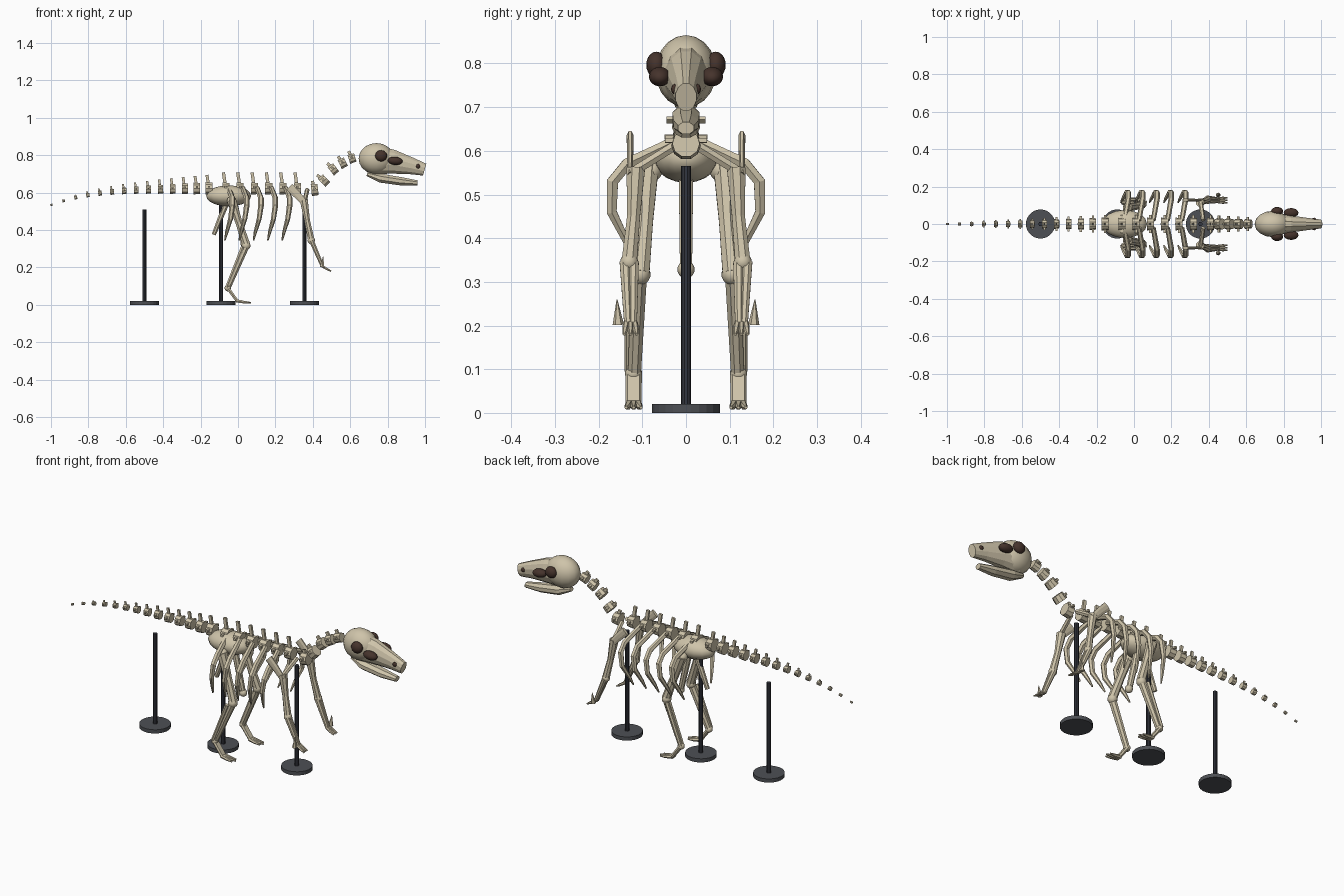
import bpy, bmesh, math
from mathutils import Vector, Matrix

old = bpy.data.objects.get("Cube")
if old:
    bpy.data.objects.remove(old, do_unlink=True)


def material(name, rgb):
    m = bpy.data.materials.new(name)
    m.use_nodes = True
    m.diffuse_color = (*rgb, 1)
    bsdf = m.node_tree.nodes["Principled BSDF"]
    bsdf.inputs["Base Color"].default_value = (*rgb, 1)
    bsdf.inputs["Roughness"].default_value = 0.7
    return m


BONE = material("bone", (0.62, 0.55, 0.40))
SOCKET = material("dark socket", (0.06, 0.033, 0.025))
POLE = material("dark steel", (0.035, 0.038, 0.05))
BASE = material("base grey", (0.075, 0.08, 0.09))


def finish(name, bm, mat, smooth=False):
    bmesh.ops.recalc_face_normals(bm, faces=bm.faces)
    for f in bm.faces:
        f.smooth = smooth
    me = bpy.data.meshes.new(name)
    bm.to_mesh(me)
    bm.free()
    me.materials.append(mat)
    ob = bpy.data.objects.new(name, me)
    bpy.context.collection.objects.link(ob)
    return ob


def tube(name, pts, radii, sides=8, ref=(0, 1, 0), flat=1.0, mat=BONE):
    """Loft of rings along a path; flat scales the width along ref."""
    pts = [Vector(p) for p in pts]
    ref = Vector(ref)
    bm = bmesh.new()
    rings = []
    for i, (p, r) in enumerate(zip(pts, radii)):
        d = (pts[min(i + 1, len(pts) - 1)] - pts[max(i - 1, 0)]).normalized()
        u = d.cross(ref).normalized()
        v = u.cross(d)
        ring = []
        for k in range(sides):
            a = 2 * math.pi * (k + 0.5) / sides
            ring.append(bm.verts.new(p + u * r * math.cos(a) + v * r * flat * math.sin(a)))
        rings.append(ring)
    for a, b in zip(rings, rings[1:]):
        for k in range(sides):
            n = (k + 1) % sides
            bm.faces.new((a[k], a[n], b[n], b[k]))
    bm.faces.new(rings[0])
    bm.faces.new(rings[-1])
    return finish(name, bm, mat)


def ball(name, loc, size, mat=BONE, tilt=0.0, seg=16):
    bm = bmesh.new()
    bmesh.ops.create_uvsphere(bm, u_segments=seg, v_segments=seg // 2 + 2, radius=1)
    bm.transform(Matrix.Translation(loc) @ Matrix.Rotation(tilt, 4, 'Y')
                 @ Matrix.Diagonal((*size, 1)))
    return finish(name, bm, mat, True)


def vertebra(name, x, z, r, length, tilt, spine):
    """Drum with a neural spine and a transverse bar."""
    bm = bmesh.new()
    bmesh.ops.create_cone(bm, cap_ends=True, segments=10, radius1=r, radius2=r * 0.92,
                          depth=length, matrix=Matrix.Rotation(math.pi / 2, 4, 'Y'))
    if spine > 0:
        lean = Matrix.Rotation(-0.15, 4, 'Y')
        bmesh.ops.create_cube(bm, size=1, matrix=lean @ Matrix.Translation(
            (0, 0, r * 0.8 + spine / 2)) @ Matrix.Diagonal((length * 0.45, r * 0.35, spine, 1)))
        bmesh.ops.create_cube(bm, size=1, matrix=Matrix.Translation((0, 0, r * 0.25))
                              @ Matrix.Diagonal((length * 0.35, r * 2.8, r * 0.3, 1)))
    bm.transform(Matrix.Translation((x, 0, z)) @ Matrix.Rotation(tilt, 4, 'Y'))
    finish(name, bm, BONE)


# Tail: shrinking drums, drooping toward the tip
for i in range(14):
    t = i / 13
    x = -0.155 - 0.842 * t
    z = 0.623 - 0.012 * t - 0.076 * t ** 4
    r = 0.029 * (1 - t) + 0.006
    vertebra(f"tail_vertebra_{i}", x, z, r, 0.012 + 0.024 * (1 - t),
             -0.3 * t ** 3, 0.045 * (1 - t) if t < 0.85 else 0)

# Back
for i in range(6):
    vertebra(f"back_vertebra_{i}", -0.065 + 0.0765 * i, 0.622, 0.034, 0.038, 0, 0.06)

# Neck rises in a curve to the skull
for i, (x, z, tilt) in enumerate([(0.41, 0.615, -0.1), (0.46, 0.665, -0.75), (0.51, 0.725, -0.65),
                                  (0.56, 0.758, -0.45), (0.61, 0.783, -0.3)]):
    vertebra(f"neck_vertebra_{i}", x, z, 0.034 - 0.002 * i, 0.036, tilt, 0.022)

# Pelvis with rear and front rods
ball("pelvis", (-0.05, 0, 0.583), (0.12, 0.075, 0.056))
tube("ischium", [(-0.06, 0, 0.55), (-0.13, 0, 0.375)], [0.018, 0.012])
tube("pubis", [(-0.02, 0, 0.55), (0.03, 0, 0.33)], [0.018, 0.015])
ball("pubis_end", (0.032, 0, 0.328), (0.02, 0.02, 0.02), seg=10)

# Skull
ball("cranium", (0.74, 0, 0.782), (0.095, 0.07, 0.083))
tube("snout", [(0.73, 0, 0.775), (0.83, 0, 0.765), (0.93, 0, 0.742), (0.998, 0, 0.723)],
     [0.08, 0.066, 0.046, 0.034], sides=12, flat=0.72)
tube("lower_jaw", [(0.69, 0, 0.70), (0.76, 0, 0.678), (0.87, 0, 0.661), (0.96, 0, 0.652)],
     [0.012, 0.026, 0.024, 0.015], flat=1.3)

for s, side in ((1, "left"), (-1, "right")):
    # Dark skull openings
    ball(f"{side}_eye_socket", (0.765, s * 0.068, 0.797), (0.032, 0.023, 0.03), SOCKET)
    ball(f"{side}_cheek_opening", (0.84, s * 0.06, 0.77), (0.04, 0.025, 0.022), SOCKET, 0.1)
    ball(f"{side}_nostril", (0.963, s * 0.026, 0.741), (0.012, 0.008, 0.012), SOCKET, seg=10)

    # Ribs
    for i in range(5):
        x = -0.05 + 0.0765 * i
        tube(f"{side}_rib_{i}", [(x, s * 0.02, 0.625), (x + 0.02, s * 0.135, 0.57),
                                 (x + 0.02, s * 0.168, 0.53), (x + 0.01, s * 0.17, 0.46),
                                 (x - 0.01, s * 0.135, 0.39), (x - 0.02, s * 0.115, 0.345)],
             [0.013, 0.015, 0.015, 0.013, 0.009, 0.004], sides=6, ref=(1, 0, 0))

    # Shoulder and arm
    tube(f"{side}_shoulder_blade", [(0.36, s * 0.128, 0.54), (0.315, s * 0.128, 0.59),
                                    (0.275, s * 0.128, 0.63)], [0.018, 0.022, 0.024], flat=0.35)
    tube(f"{side}_collar_bone", [(0.37, s * 0.02, 0.615), (0.355, s * 0.125, 0.55)],
         [0.012, 0.012], sides=6, ref=(1, 0, 0))
    tube(f"{side}_upper_arm", [(0.352, s * 0.115, 0.56), (0.37, s * 0.12, 0.45),
                               (0.392, s * 0.13, 0.345)], [0.023, 0.016, 0.019])
    ball(f"{side}_elbow", (0.392, s * 0.13, 0.345), (0.021, 0.021, 0.021), seg=10)
    for k, name in ((0.009, "outer"), (-0.009, "inner")):
        tube(f"{side}_{name}_forearm", [(0.392, s * (0.13 + k), 0.345),
                                        (0.452, s * (0.127 + k * 0.6), 0.205)], [0.014, 0.01])
    for k in (-1, 0, 1):
        y = 0.127 + k * 0.009
        tube(f"{side}_finger_{k + 2}", [(0.45, s * y, 0.207), (0.475, s * (y + k * 0.003), 0.192),
                                        (0.498, s * (y + k * 0.005), 0.18)],
             [0.008, 0.007, 0.004], sides=6)
    tube(f"{side}_thumb_spike", [(0.45, s * 0.155, 0.202), (0.455, s * 0.158, 0.26)],
         [0.013, 0.001], sides=6)

    # Leg
    tube(f"{side}_thigh", [(-0.035, s * 0.088, 0.56), (0.005, s * 0.094, 0.44),
                           (0.045, s * 0.105, 0.32)], [0.027, 0.02, 0.023])
    ball(f"{side}_hip_joint", (-0.035, s * 0.08, 0.555), (0.026, 0.026, 0.026), seg=10)
    ball(f"{side}_knee", (0.043, s * 0.106, 0.317), (0.025, 0.025, 0.025), seg=10)
    tube(f"{side}_shin", [(0.043, s * 0.108, 0.315), (-0.055, s * 0.118, 0.09)], [0.02, 0.016])
    tube(f"{side}_thin_shin", [(0.025, s * 0.13, 0.31), (-0.06, s * 0.132, 0.095)],
         [0.011, 0.009], sides=6)
    ball(f"{side}_ankle", (-0.055, s * 0.12, 0.09), (0.018, 0.02, 0.018), seg=10)
    for k in (-1, 0, 1):
        y = 0.12 + k * 0.009
        tube(f"{side}_foot_bone_{k + 2}", [(-0.055, s * y, 0.09), (-0.005, s * y, 0.022)],
             [0.01, 0.009], sides=6)
        tube(f"{side}_toe_{k + 2}", [(-0.01, s * y, 0.022), (0.03, s * (y + k * 0.004), 0.015),
                                     (0.07 - 0.01 * abs(k), s * (y + k * 0.008), 0.012)],
             [0.01, 0.008, 0.004], sides=6)

# Display stands
for i, (x, top) in enumerate([(-0.5, 0.51), (-0.09, 0.56), (0.355, 0.565)]):
    tube(f"stand_base_{i}", [(x, 0, 0), (x, 0, 0.02)], [0.078] * 2, sides=24, mat=BASE)
    tube(f"stand_pole_{i}", [(x, 0, 0.02), (x, 0, top)], [0.0115] * 2, sides=10, mat=POLE)
